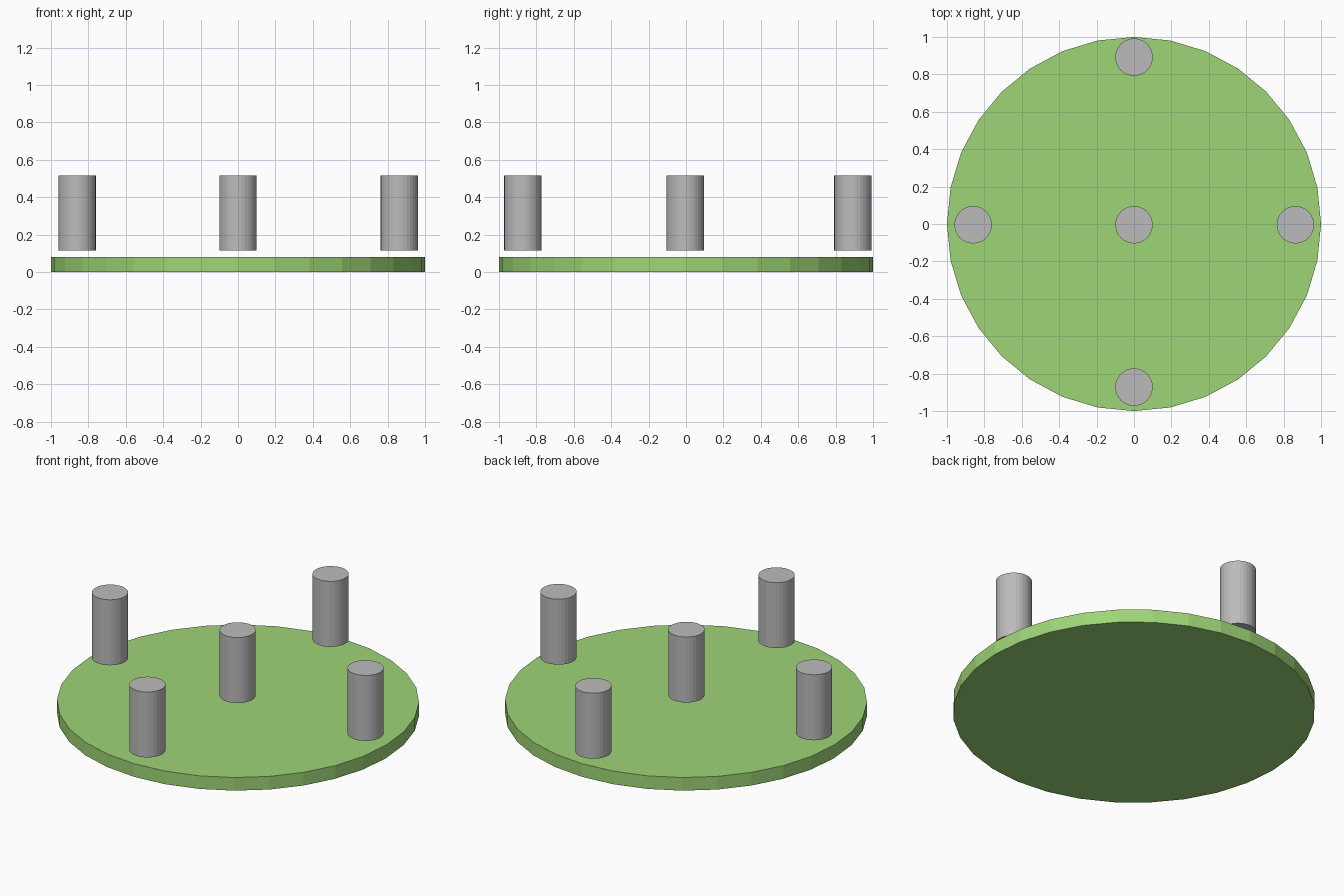
import bpy

if "Cube" in bpy.data.objects:
    bpy.data.objects.remove(bpy.data.objects["Cube"])


def material(name, color):
    m = bpy.data.materials.new(name)
    m.diffuse_color = (*color, 1.0)
    m.use_nodes = True
    m.node_tree.nodes["Principled BSDF"].inputs["Base Color"].default_value = m.diffuse_color
    return m


def cylinder(name, radius, z0, z1, x, y, mat):
    bpy.ops.mesh.primitive_cylinder_add(
        vertices=32, radius=radius, depth=z1 - z0, location=(x, y, (z0 + z1) / 2))
    ob = bpy.context.object
    ob.name = name
    ob.data.materials.append(mat)
    return ob


green = material("grass_green", (0.342, 0.665, 0.181))
grey = material("post_grey", (0.5, 0.5, 0.5))

# Round base plate
cylinder("base_disc", 1.0, 0.0, 0.08, 0, 0, green)

# Posts hovering just above the plate
posts = {
    "centre_post": (0, -0.004),
    "left_post": (-0.86, -0.004),
    "right_post": (0.863, -0.004),
    "front_post": (0, -0.872),
    "back_post": (0, 0.892),
}
for name, (x, y) in posts.items():
    cylinder(name, 0.1, 0.116, 0.515, x, y, grey)
